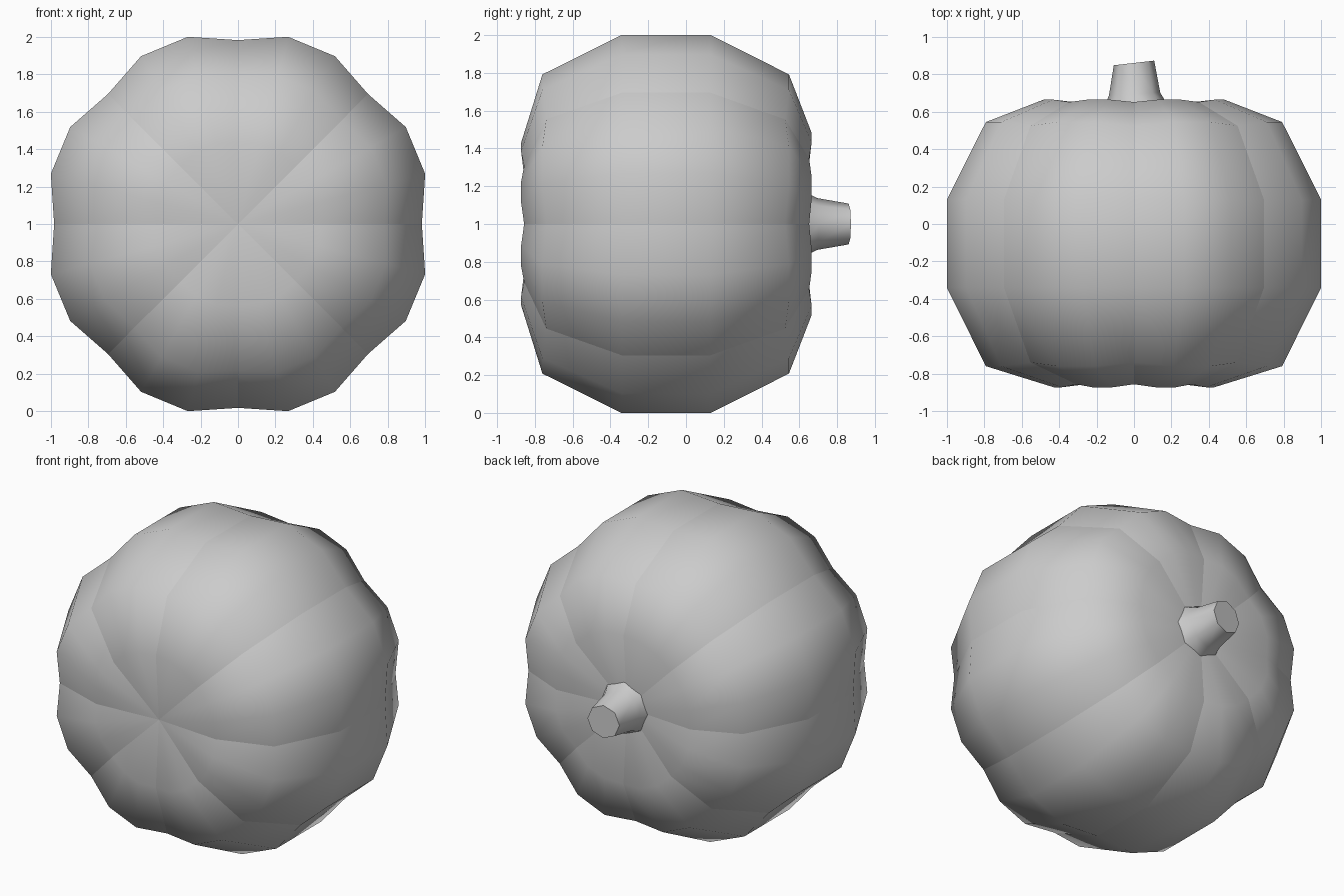
import bpy, bmesh
from math import sin, cos, radians, pi

if "Cube" in bpy.data.objects:
    bpy.data.objects.remove(bpy.data.objects["Cube"])

LOBES = 8
# (ridge radius, ridge y, groove radius, groove y) from front to back
PROFILE = [
    (0.445, -0.873, 0.435, -0.857),
    (0.820, -0.760, 0.783, -0.740),
    (1.036, -0.340, 0.983, -0.340),
    (1.036, 0.130, 0.983, 0.130),
    (0.820, 0.545, 0.783, 0.525),
    (0.500, 0.665, 0.490, 0.652),
]


def loft(name, rings, start=None, end=None, groove_step=0):
    """Skin rings of points; poles close with a fan, otherwise a flat cap."""
    bm = bmesh.new()
    loops = [[bm.verts.new(p) for p in ring] for ring in rings]
    n = len(loops[0])
    for a, b in zip(loops, loops[1:]):
        for i in range(n):
            j = (i + 1) % n
            bm.faces.new((a[i], a[j], b[j], b[i]))
    for loop, pole in ((loops[0], start), (loops[-1], end)):
        if pole:
            tip = bm.verts.new(pole)
            for i in range(n):
                bm.faces.new((loop[i], loop[(i + 1) % n], tip))
            if groove_step:
                for i in range(0, n, groove_step):
                    bm.edges.get((loop[i], tip)).smooth = False
        else:
            cap = bm.faces.new(loop)
            for e in cap.edges:
                e.smooth = False
    bmesh.ops.recalc_face_normals(bm, faces=bm.faces)
    for f in bm.faces:
        f.smooth = len(f.verts) <= 4
    # creases along the grooves between lobes
    if groove_step:
        for a, b in zip(loops, loops[1:]):
            for i in range(0, n, groove_step):
                bm.edges.get((a[i], b[i])).smooth = False
    mesh = bpy.data.meshes.new(name)
    bm.to_mesh(mesh)
    bm.free()
    obj = bpy.data.objects.new(name, mesh)
    bpy.context.collection.objects.link(obj)
    return obj


# Lobed pumpkin body lying on its side, axis along y
body_rings = []
for rr, ry, gr, gy in PROFILE:
    ring = []
    for i in range(LOBES * 3):
        r, y = (gr, gy) if i % 3 == 0 else (rr, ry)
        a = radians(15 * i)
        ring.append((r * cos(a), y, 1 + r * sin(a)))
    body_rings.append(ring)
loft("pumpkin_body", body_rings, (0, -0.825, 1), (0, 0.615, 1), groove_step=3)

# Tapered stem with a flared base and slanted cut: (centre x, y, radius, slant)
stem_rings = []
for cx, y, r, slant in [(0.015, 0.61, 0.18, 0.0), (0.003, 0.695, 0.137, 0.06),
                        (0.0, 0.861, 0.108, 0.115)]:
    ring = []
    for i in range(8):
        a = i * pi / 4
        ring.append((cx + r * cos(a), y + slant * r * cos(a), 1 + r * sin(a)))
    stem_rings.append(ring)
loft("stem", stem_rings)
